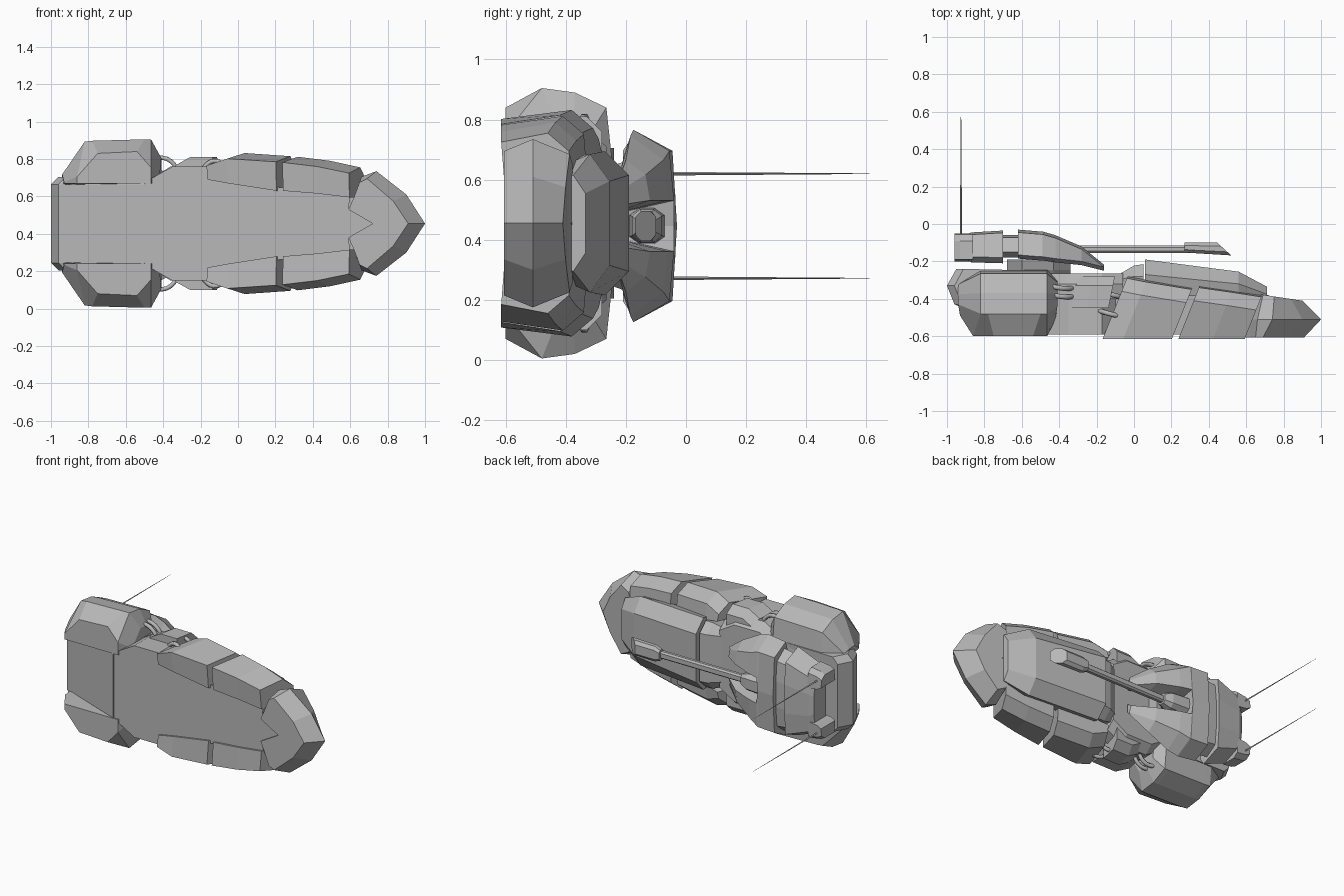
import bpy, bmesh
from mathutils import Vector

cube = bpy.data.objects.get("Cube")
if cube:
    bpy.data.objects.remove(cube, do_unlink=True)

MID = .455     # height of the hull's symmetry plane
TURRET = .446  # the turret sits slightly off it

grey = bpy.data.materials.new("plain_grey")
grey.use_nodes = True
grey.diffuse_color = (.48, .48, .48, 1)
grey.node_tree.nodes["Principled BSDF"].inputs["Base Color"].default_value = grey.diffuse_color


def place(x, width, height, mid=MID):
    """Vehicle length, width and height to scene axes (it lies on its side)."""
    return Vector((x, height, mid + width))


def loft(name, rings, mid=MID):
    """Skin a row of matching rings of (x, width, height) and cap the ends."""
    bm = bmesh.new()
    loops = [[bm.verts.new(place(*p, mid)) for p in ring] for ring in rings]
    count = len(loops[0])
    for a, b in zip(loops, loops[1:]):
        for i in range(count):
            j = (i + 1) % count
            bm.faces.new((a[i], a[j], b[j], b[i]))
    bm.faces.new(loops[0])
    bm.faces.new(loops[-1])
    bmesh.ops.recalc_face_normals(bm, faces=bm.faces)
    mesh = bpy.data.meshes.new(name)
    bm.to_mesh(mesh)
    bm.free()
    mesh.materials.append(grey)
    bpy.context.collection.objects.link(bpy.data.objects.new(name, mesh))


def pair(name, rings, mid=MID):
    """One loft on each side of the symmetry plane."""
    for side, sign in (("left", 1), ("right", -1)):
        loft(f"{side}_{name}", [[(x, w * sign, h) for x, w, h in r] for r in rings], mid)


def whole(half):
    """Complete a half ring by reflecting it across the symmetry plane."""
    return half + [(x, -w, h) for x, w, h in reversed(half) if w > 0]


def layer(outline, h, inset=0, slope=0):
    return whole([(x, max(w - inset, 0), h - slope * x) for x, w in outline])


def station(x, section, lean=0):
    return [(x + lean * (h + .62), w, h) for w, h in section]


def tube(name, points, radius):
    curve = bpy.data.curves.new(name, "CURVE")
    curve.dimensions = "3D"
    curve.bevel_depth = radius
    curve.bevel_resolution = 1
    curve.resolution_u = 5
    spline = curve.splines.new("BEZIER")
    spline.bezier_points.add(len(points) - 1)
    for bez, p in zip(spline.bezier_points, points):
        bez.co = place(*p)
        bez.handle_left_type = bez.handle_right_type = "AUTO"
    curve.materials.append(grey)
    bpy.context.collection.objects.link(bpy.data.objects.new(name, curve))


# Hull belly plate
belly = [(-.5, .22), (-.35, .305), (-.17, .305), (-.1, .235), (.6, .145), (.59, .075), (.72, 0)]
loft("hull_belly", [layer(belly, -.592), layer(belly, -.38)])

# Waist block between the rear pods and the skirts
waist = [(-.5, .22), (-.36, .305), (-.17, .305), (-.06, .24)]
loft("hull_waist", [layer(waist, -.4), layer(waist, -.32), layer(waist, -.265, .05)])

# Rear engine block, drawn as a side profile and carried across the width
rear = [(-.96, -.43), (-.5, -.6), (-.485, -.25), (-.95, -.24), (-1, -.33)]
loft("rear_block", [[(x * k, w, h) for x, h in rear]
                    for w, k in ((-.25, .96), (-.21, 1), (.21, 1), (.25, .96))])

# Wedge nose
keel = [(.72, 0), (.59, .075), (.62, .14), (.65, .22), (.69, .24), (.83, .12), (.91, 0)]
edge = [(.72, 0), (.59, .075), (.62, .14), (.66, .25), (.74, .28), (.9, .155), (1, 0)]
brow = [(.66, 0), (.64, .05), (.66, .12), (.69, .2), (.75, .23), (.84, .12), (.9, 0)]
loft("nose", [layer(keel, -.606), layer(edge, -.51), layer(brow, -.275, 0, .15)])


# Side skirts, leaning forward
def skirt(x, inner, outer, top):
    return station(x, [(inner, -.605), (outer - .03, -.615), (outer, top - .07),
                       (outer - .06, top), (inner, top + .01)], .4)


pair("rear_skirt", [skirt(-.17, .235, .34, -.29), skirt(-.06, .215, .377, -.31),
                    skirt(.2, .175, .36, -.35)])
pair("front_skirt", [skirt(.235, .175, .357, -.34), skirt(.42, .16, .335, -.365),
                     skirt(.59, .14, .3, -.39)])

# Small blocks on the waist
pair("waist_box", [station(x, [(.2, -.45), (w, -.45), (w, -.33), (w - .05, -.28), (.2, -.28)], .2)
                   for x, w in ((-.37, .31), (-.29, .355), (-.17, .355))])

# Rear side pods, with the belly crease drawn in at both ends
pod = [(.45, -.48), (.435, -.37), (.385, -.265), (.2, -.245)]


def pod_station(x, scale, rise, foot_x, crease):
    upper = [(.2 + (w - .2) * scale, -.38 + (h + .38) * rise) for w, h in pod]
    floor = -.38 - .22 * rise
    return [(foot_x, .215, floor), (foot_x, crease, floor)] + station(x, upper)


pair("rear_pod", [pod_station(-.94, .25, .5, -.93, .22), pod_station(-.82, .95, 1, -.86, .25),
                  pod_station(-.78, .97, 1, -.75, .375), pod_station(-.5, 1, 1, -.54, .385),
                  pod_station(-.465, 1, 1, -.465, .3), pod_station(-.41, .6, .6, -.42, .24)])


# Raised deck
def deck_station(x, low, mid, high, floor, shoulder, top):
    return whole([(x, low, floor), (x, mid, shoulder), (x, high, top)])


loft("deck", [deck_station(-.09, .17, .19, .15, -.4, -.3, -.275),
              deck_station(.0, .2, .22, .16, -.4, -.28, -.222),
              deck_station(.05, .2, .22, .16, -.4, -.28, -.215)])
loft("deck_plate", [deck_station(.06, .22, .24, .16, -.38, -.27, -.19),
                    deck_station(.56, .2, .23, .14, -.39, -.32, -.255),
                    deck_station(.71, .15, .16, .1, -.4, -.375, -.335)])

# Turret ring
ring = [(-.68, .15), (-.6, .22), (-.43, .22), (-.34, .15)]
loft("turret_ring", [layer(ring, -.3, .06), layer(ring, -.245, .02), layer(ring, -.19)], TURRET)


# Turret cheeks, swept to points on both sides of the gun slot
def cheek(x, foot, lip, shoulder, rim, top, low):
    return station(x, [(foot, low - .02), (lip, top), (shoulder, top - .015),
                       (rim, low), (rim * .8, low - .02)])


pair("turret_cheek", [cheek(-.62, 0, 0, .25, .31, -.03, -.165),
                      cheek(-.5, 0, 0, .25, .32, -.04, -.175),
                      cheek(-.49, .05, .085, .25, .32, -.04, -.175),
                      cheek(-.42, .05, .085, .22, .3, -.06, -.185),
                      cheek(-.28, .05, .085, .17, .22, -.12, -.2),
                      cheek(-.16, .05, .07, .11, .13, -.218, -.23)], TURRET)


# Turret neck, bustle and rear boxes
def hump(x, rim, shoulder, top, low):
    return whole([(x, rim * .85, low - .03), (x, rim, low), (x, shoulder, top - .012),
                  (x, shoulder * .4, top)])


loft("turret_neck", [hump(-.75, .25, .2, -.06, -.15), hump(-.58, .28, .22, -.06, -.15)], TURRET)
loft("turret_bustle", [hump(-.9, .19, .14, -.06, -.16), hump(-.87, .23, .18, -.045, -.175),
                       hump(-.7, .295, .24, -.035, -.18)], TURRET)


def box_station(x, grow):
    return station(x, [(.12 - grow, -.2), (.225 + grow, -.19), (.225 + grow, -.09),
                       (.2 + grow, -.055), (.12 - grow, -.05)])


pair("rear_box", [box_station(-.96, -.015), box_station(-.93, 0), box_station(-.86, .01)], TURRET)


# Gun: mantlet, barrel and slanted muzzle
def octagon(x, wide, low, high, lean=0):
    cut = (high - low) * .28
    half = [(wide * .6, low), (wide, low + cut), (wide, high - cut), (wide * .6, high)]
    return whole([(x - lean * (h - low), w, h) for w, h in half])


loft("gun_mantlet", [octagon(-.52, .06, -.19, -.07), octagon(-.38, .055, -.18, -.08),
                     octagon(-.33, .035, -.165, -.1)], TURRET)
loft("gun_barrel", [octagon(x, .024, -.156, -.115) for x in (-.36, .3)], TURRET)
loft("gun_muzzle", [octagon(.27, .035, -.15, -.1), octagon(.31, .05, -.155, -.1),
                    octagon(.52, .05, -.168, -.1, 1.1)], TURRET)


# Antennas, tapering to a fine tip
def needle(size, h):
    return [(-.925 + size, .174, h), (-.925, .174 + size, h),
            (-.925 - size, .174, h), (-.925, .174 - size, h)]


pair("antenna", [needle(.006, -.07), needle(.001, .61)], TURRET)

# Hoses on both sides
for side, sign in (("left", 1), ("right", -1)):
    for i, h in enumerate((-.34, -.385)):
        tube(f"{side}_pod_hose_{i}", [(-.48, sign * .33, h + .02), (-.41, sign * .352, h),
                                      (-.35, sign * .325, h - .005), (-.32, sign * .27, h)], .013)
    for i, h in enumerate((-.375, -.48)):
        tube(f"{side}_skirt_hose_{i}", [(-.2, sign * .28, h + .02), (-.13, sign * .335, h),
                                        (-.05, sign * .3, h - .02)], .013)
